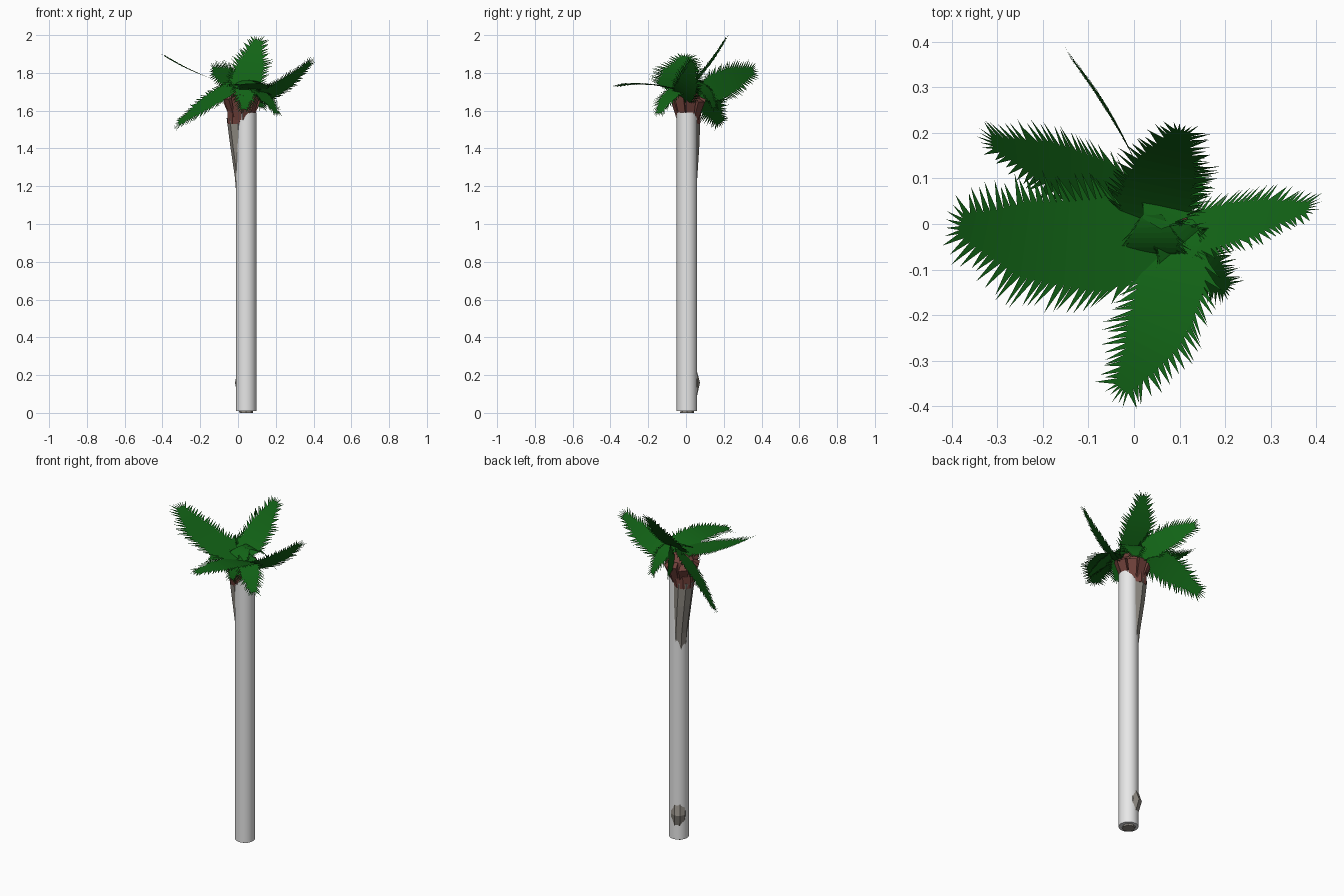
import bpy, bmesh, math, random
from mathutils import Vector

random.seed(4)
if "Cube" in bpy.data.objects:
    bpy.data.objects.remove(bpy.data.objects["Cube"], do_unlink=True)


def material(name, rgb):
    m = bpy.data.materials.new(name)
    m.use_nodes = True
    m.diffuse_color = (*rgb, 1)
    m.node_tree.nodes["Principled BSDF"].inputs["Base Color"].default_value = (*rgb, 1)
    return m


PALE = material("pale grey", (0.8, 0.8, 0.8))
BARK = material("taupe bark", (0.27, 0.25, 0.22))
HUSK = material("red brown husk", (0.17, 0.055, 0.045))
LEAF = material("palm green", (0.006, 0.125, 0.008))


def finish(name, bm, mat):
    mesh = bpy.data.meshes.new(name)
    bm.to_mesh(mesh)
    bm.free()
    mesh.materials.append(mat)
    ob = bpy.data.objects.new(name, mesh)
    bpy.context.collection.objects.link(ob)
    return ob


def tube(name, rings, sides, mat):
    """Loft of circles given as (x, y, z, radius), capped at both ends."""
    bm = bmesh.new()
    loops = []
    for x, y, z, r in rings:
        loops.append([bm.verts.new((x + r * math.cos(a), y + r * math.sin(a), z))
                      for a in (math.tau * i / sides for i in range(sides))])
    for low, high in zip(loops, loops[1:]):
        for i in range(sides):
            j = (i + 1) % sides
            bm.faces.new((low[i], low[j], high[j], high[i]))
    bm.faces.new(loops[0][::-1])
    bm.faces.new(loops[-1])
    return finish(name, bm, mat)


# Smooth outer trunk
trunk = tube("trunk_sleeve", [(0.043, 0.005, 0.01, 0.054), (0.043, 0.005, 1.59, 0.054)], 32, PALE)
bpy.context.view_layer.objects.active = trunk
trunk.select_set(True)
bpy.ops.object.shade_smooth_by_angle(angle=math.radians(40))

# Crooked bark core that breaks through the sleeve
tube("bark_core", [(0.043, 0.005, 0, 0.036), (0.038, 0.018, 0.08, 0.038),
                   (0.026, 0.032, 0.16, 0.042), (0.04, 0.012, 0.25, 0.038),
                   (0.043, 0.005, 0.7, 0.038), (0.034, 0.012, 1.12, 0.04),
                   (0.025, 0.018, 1.25, 0.042), (0.008, 0.021, 1.42, 0.05),
                   (-0.004, 0.02, 1.56, 0.056)], 8, BARK)

# Crown husk
tube("crown_husk", [(-0.002, 0.02, 1.53, 0.056), (0.005, 0.015, 1.6, 0.066),
                    (0.025, 0.005, 1.68, 0.065), (0.035, 0.0, 1.72, 0.03)], 9, HUSK)

# Flaring husk stubs around the crown
bm = bmesh.new()
for k in range(9):
    a = math.tau * k / 9 + 0.2
    out = Vector((math.cos(a), math.sin(a), 0))
    side = Vector((-out.y, out.x, 0))
    base = Vector((0.02, 0.01, 1.55)) + out * 0.055
    top = base + out * 0.04 + Vector((0, 0, random.uniform(0.09, 0.14)))
    a1, a2 = bm.verts.new(base - side * 0.018), bm.verts.new(base + side * 0.018)
    b1, b2 = bm.verts.new(top - side * 0.03), bm.verts.new(top + side * 0.024)
    tip = bm.verts.new(base + Vector((0, 0, 0.14)) - out * 0.03)
    bm.faces.new((a1, a2, b2, b1))
    bm.faces.new((b1, b2, tip))
    bm.faces.new((a2, tip, b2))
    bm.faces.new((a1, b1, tip))
finish("husk_stubs", bm, HUSK)


def frond(name, root, mid, tip, normal, half, teeth=15):
    """Flat blade along a curved spine, with a serrated edge of leaflets."""
    root, mid, tip, normal = map(Vector, (root, mid, tip, normal))
    bend = mid * 2 - (root + tip) / 2
    bm = bmesh.new()
    rows = []
    for i in range(teeth + 1):
        t = 0.93 * i / teeth
        p = root * (1 - t) ** 2 + bend * 2 * t * (1 - t) + tip * t * t
        d = ((bend - root) * (1 - t) + (tip - bend) * t).normalized()
        s = d.cross(normal).normalized()
        w = half * min(0.35 + 2.4 * t, 1, 0.2 + 2.1 * (1 - t))
        core = w * (0.88 - 0.4 * t)
        rows.append((p, d, s, w, bm.verts.new(p - s * core), bm.verts.new(p + s * core)))
    for one, two in zip(rows, rows[1:]):
        bm.faces.new((one[4], one[5], two[5], two[4]))
        p, d, s, w = two[:4]
        # Two leaflets on each side of every segment
        for sign, slot in ((-1, 4), (1, 5)):
            start, end = one[slot].co, two[slot].co
            for f in (0, 0.5):
                lo, hi = start.lerp(end, f), start.lerp(end, f + 0.5)
                reach = half * random.uniform(0.12, 0.3) + (w - abs((end - p).dot(s))) * 0.7
                point = hi + s * sign * reach + d * random.uniform(0.015, 0.035)
                bm.faces.new([bm.verts.new(c) for c in (lo, hi, point)])
    # Fan of end leaflets
    p, d, s, w, left, right = rows[-1]
    for k in range(5):
        lo, hi = left.co.lerp(right.co, k / 5), left.co.lerp(right.co, (k + 1) / 5)
        point = p + d * ((tip - p).length + random.uniform(-0.01, 0.008)) + s * (k - 2) * w * 0.4
        bm.faces.new([bm.verts.new(c) for c in (lo, hi, point)])
    finish(name, bm, LEAF)


# Fronds: root, middle, tip, facing, half width
frond("frond_back_upright", (0.03, -0.03, 1.69), (0.06, 0.1, 1.82), (0.115, 0.22, 2.0), (-0.1, -0.8, 0.55), 0.1)
frond("frond_left", (0.05, -0.04, 1.66), (0.23, 0.005, 1.73), (0.405, 0.04, 1.88), (-0.4, 0.55, 0.7), 0.075)
frond("frond_right", (0.08, -0.04, 1.71), (-0.18, -0.04, 1.785), (-0.41, 0.01, 1.905), (0.3, 0, 0.95), 0.13)
frond("frond_right_drooping", (0.03, 0.03, 1.74), (-0.14, 0.11, 1.66), (-0.34, 0.19, 1.51), (-0.2, -0.5, 0.75), 0.095)
frond("frond_back_edgewise", (0.03, 0.07, 1.68), (-0.04, 0.22, 1.755), (-0.15, 0.38, 1.82), (0.9, 0.42, 0), 0.09)
frond("frond_front", (0.1, 0.01, 1.69), (0.06, -0.2, 1.74), (-0.045, -0.385, 1.725), (-0.1, -0.1, 1), 0.095)
frond("frond_front_left_drooping", (0.06, 0.0, 1.73), (0.135, -0.085, 1.68), (0.215, -0.15, 1.57), (0.5, -0.4, 0.6), 0.07)
frond("frond_crown_front", (0.04, 0.02, 1.76), (0.04, -0.07, 1.71), (0.03, -0.11, 1.59), (0, -0.8, 0.4), 0.07)
frond("frond_crown_back", (0.04, 0.0, 1.76), (0.09, 0.09, 1.72), (0.12, 0.16, 1.6), (0.4, 0.7, 0.4), 0.075)
